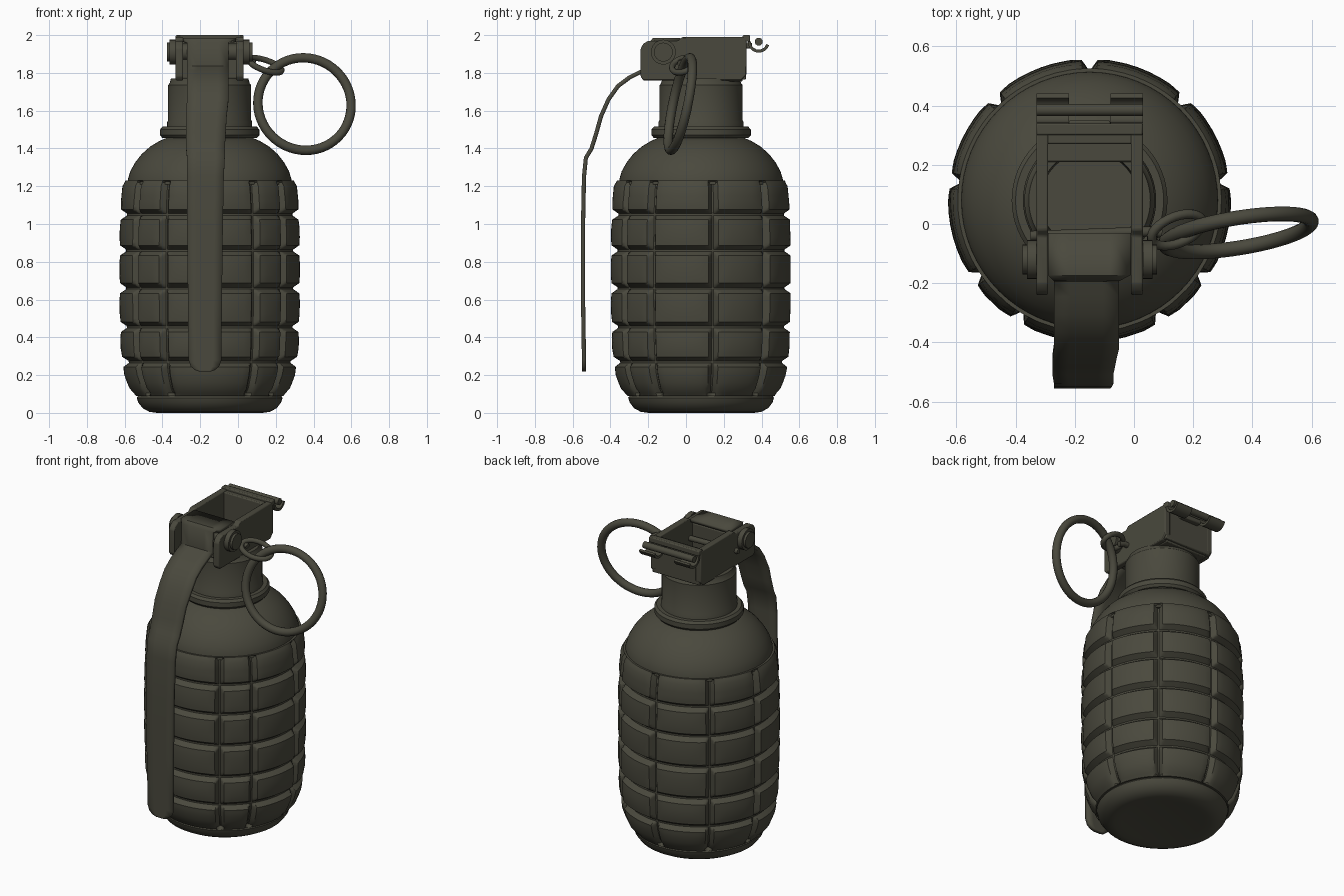
import bpy, bmesh, math
from mathutils import Vector, Matrix

if "Cube" in bpy.data.objects:
    bpy.data.objects.remove(bpy.data.objects["Cube"])

CX, CY = -0.15, 0.08          # axis of the body
mat = bpy.data.materials.new("dark olive")
mat.diffuse_color = (0.068, 0.066, 0.047, 1)
mat.use_nodes = True
mat.node_tree.nodes["Principled BSDF"].inputs["Base Color"].default_value = mat.diffuse_color


def finish(name, bm, angle=35, bevel=0):
    bmesh.ops.recalc_face_normals(bm, faces=bm.faces)
    me = bpy.data.meshes.new(name)
    bm.to_mesh(me)
    bm.free()
    me.materials.append(mat)
    ob = bpy.data.objects.new(name, me)
    bpy.context.collection.objects.link(ob)
    bpy.ops.object.select_all(action='DESELECT')
    bpy.context.view_layer.objects.active = ob
    ob.select_set(True)
    if bevel:
        b = ob.modifiers.new("bevel", 'BEVEL')
        b.width, b.segments = bevel, 2
    bpy.ops.object.shade_smooth_by_angle(angle=math.radians(angle))
    return ob


def lathe(name, profile, angles, radius=lambda r, z, a: r, angle=35):
    """Revolve (r, z) points about the body axis; r = 0 closes an end."""
    bm = bmesh.new()
    rows = []
    for r, z in profile:
        if r == 0:
            rows.append([bm.verts.new((CX, CY, z))] * len(angles))
        else:
            rows.append([bm.verts.new((CX + radius(r, z, a) * math.cos(a),
                                       CY + radius(r, z, a) * math.sin(a), z)) for a in angles])
    n = len(angles)
    for p, q in zip(rows, rows[1:]):
        for i in range(n):
            j = (i + 1) % n
            bm.faces.new(list(dict.fromkeys((p[i], p[j], q[j], q[i]))))
    return finish(name, bm, angle)


def box(name, x0, x1, y0, y1, z0, z1, bevel=0.006):
    bm = bmesh.new()
    m = Matrix.Translation(((x0 + x1) / 2, (y0 + y1) / 2, (z0 + z1) / 2)) @ \
        Matrix.Diagonal((x1 - x0, y1 - y0, z1 - z0, 1))
    bmesh.ops.create_cube(bm, size=1, matrix=m)
    return finish(name, bm, 35, bevel)


def extrude_x(name, outline, x0, x1, bevel=0.006):
    """Prism from a (y, z) outline."""
    bm = bmesh.new()
    a = [bm.verts.new((x0, y, z)) for y, z in outline]
    b = [bm.verts.new((x1, y, z)) for y, z in outline]
    bm.faces.new(a)
    bm.faces.new(b)
    for i in range(len(a)):
        j = (i + 1) % len(a)
        bm.faces.new((a[i], a[j], b[j], b[i]))
    return finish(name, bm, 35, bevel)


def tube(name, pts, r, closed=False, sides=10):
    """Round wire swept along points."""
    bm = bmesh.new()
    pts = [Vector(p) for p in pts]
    n, rows, up = len(pts), [], None
    for i, p in enumerate(pts):
        nxt = pts[(i + 1) % n] if closed or i < n - 1 else p
        prv = pts[i - 1] if closed or i > 0 else p
        t = (nxt - prv).normalized()
        up = up or t.orthogonal()
        up = (up - t * up.dot(t)).normalized()
        s = t.cross(up)
        rows.append([bm.verts.new(p + r * (math.cos(k) * up + math.sin(k) * s))
                     for k in (2 * math.pi * j / sides for j in range(sides))])
    for i in range(n if closed else n - 1):
        p, q = rows[i], rows[(i + 1) % n]
        for j in range(sides):
            k = (j + 1) % sides
            bm.faces.new((p[j], p[k], q[k], q[j]))
    if not closed:
        bm.faces.new(rows[0])
        bm.faces.new(rows[-1])
    return finish(name, bm, 50)


def lerp(table, v):
    for (a, b), (c, d) in zip(table, table[1:]):
        if v <= c:
            return b + (d - b) * (v - a) / (c - a)
    return table[-1][1]


# grooved body: radius by height, minus the groove network
hull = [(0.09, 0.39), (0.13, 0.425), (0.19, 0.45), (0.25, 0.462), (0.35, 0.472),
        (0.6, 0.478), (0.9, 0.478), (1.1, 0.472), (1.2, 0.462), (1.23, 0.445)]
z_grooves = [0.27, 0.455, 0.66, 0.86, 1.05]
right = [47, 8, -34, -59]
a_grooves = [math.radians(d) for d in [90] + right + [180 - d for d in right]]


def cut(d):
    d = abs(d)
    return 0.03 * max(0, 1 - max(0, d - 0.005) / 0.022) + 0.006 * max(0, 1 - d / 0.07)


def body_radius(r, z, a):
    if not 0.1 < z < 1.225:
        return r
    dz = min(abs(z - g) for g in z_grooves)
    da = min(abs(math.remainder(a - g, 2 * math.pi)) for g in a_grooves) * r
    return r - max(cut(dz), cut(da))


steps = (-0.07, -0.045, -0.027, -0.016, -0.005, 0.005, 0.016, 0.027, 0.045, 0.07)
zs = sorted({round(g + s, 4) for g in z_grooves for s in steps} | {0.09, 0.105, 0.13, 0.16, 1.15, 1.2, 1.22, 1.23})
angs = {round((g + s / 0.475) % (2 * math.pi), 4) for g in a_grooves for s in steps}
for i in range(72):
    a = 2 * math.pi * i / 72
    if min(abs(a - b) for b in angs) > 0.05:
        angs.add(a)
lathe("grooved_body", [(0, 0.09)] + [(lerp(hull, z), z) for z in zs] + [(0, 1.23)],
      sorted(angs), body_radius, 40)

# plain turned parts
even = [2 * math.pi * i / 64 for i in range(64)]
lathe("base_cap", [(0, 0.012), (0.24, 0.008), (0.28, 0), (0.32, 0.006), (0.355, 0.025), (0.378, 0.055),
                   (0.386, 0.08), (0.375, 0.095), (0, 0.095)], even)
lathe("shoulder", [(0, 1.21), (0.435, 1.21), (0.432, 1.24), (0.42, 1.28), (0.395, 1.325), (0.36, 1.37),
                   (0.315, 1.41), (0.265, 1.44), (0.23, 1.455), (0, 1.455)], even)
lathe("collar", [(0.2, 1.455), (0.25, 1.455), (0.263, 1.47), (0.263, 1.5), (0.25, 1.515), (0.2, 1.515)], even)
lathe("neck", [(0.225, 1.45), (0.225, 1.54), (0.22, 1.55), (0.22, 1.735), (0.212, 1.745), (0.205, 1.77),
               (0.17, 1.77), (0.165, 1.68), (0, 1.68)], even)

# fuze housing: open-topped frame with two cheeks
cheek = [(-0.24, 1.78), (-0.225, 1.76), (-0.04, 1.76), (0.29, 1.76), (0.32, 1.79), (0.32, 1.99),
         (-0.02, 1.99), (-0.04, 1.97), (-0.2, 1.97), (-0.225, 1.955), (-0.24, 1.93)]
for side, x in (("left", -0.33), ("right", -0.01)):
    extrude_x(side + "_cheek", cheek, x, x + 0.04)
box("housing_back", -0.32, 0.02, 0.27, 0.318, 1.765, 1.985)
box("housing_floor_rear", -0.3, 0, 0.21, 0.3, 1.755, 1.78)
box("hinge_block", -0.3, 0, -0.14, -0.05, 1.77, 1.95)
box("back_clip", -0.22, -0.08, 0.31, 0.35, 1.93, 1.96)

# striker spring trough and its rod behind the housing
arc = [math.radians(d) for d in range(180, 345, 18)]
trough = [(0.385 + 0.058 * math.cos(a), 1.965 + 0.058 * math.sin(a)) for a in arc] + \
         [(0.385 + 0.042 * math.cos(a), 1.965 + 0.042 * math.sin(a)) for a in reversed(arc)]
for side, x0, x1 in (("left", -0.33, -0.22), ("right", -0.08, 0.03)):
    extrude_x(side + "_hook", trough, x0, x1, 0)
tube("rear_rod", [(-0.33, 0.385, 1.965), (0.03, 0.385, 1.965)], 0.021, sides=14)
box("rear_lip", -0.33, 0.03, 0.3, 0.34, 1.965, 2.0)

# hinge pin with domed heads
tube("hinge_pin", [(-0.35, -0.12, 1.91), (0.05, -0.12, 1.91)], 0.045, sides=20)
for side, x, s in (("left", -0.33, -1), ("right", 0.03, 1)):
    tube(side + "_pin_head", [(x, -0.12, 1.91), (x + 0.032 * s, -0.12, 1.91)], 0.066, sides=24)
    tube(side + "_pin_tip", [(x, -0.12, 1.91), (x + 0.047 * s, -0.12, 1.91)], 0.05, sides=24)

# safety lever: (y, z, left x, right x) stations, thickened strip
path = [(-0.03, 1.975, -0.29, -0.01), (-0.17, 1.975, -0.29, -0.01), (-0.183, 1.96, -0.27, -0.05),
        (-0.187, 1.83, -0.27, -0.05), (-0.24, 1.805, -0.27, -0.05), (-0.30, 1.775, -0.27, -0.05),
        (-0.36, 1.73, -0.27, -0.05), (-0.41, 1.66, -0.27, -0.05), (-0.45, 1.57, -0.275, -0.06),
        (-0.475, 1.48, -0.275, -0.065), (-0.50, 1.40, -0.275, -0.07), (-0.53, 1.35, -0.27, -0.07),
        (-0.54, 1.25, -0.27, -0.075), (-0.545, 1.0, -0.27, -0.08), (-0.545, 0.6, -0.265, -0.085),
        (-0.54, 0.28, -0.262, -0.088), (-0.54, 0.245, -0.25, -0.10), (-0.54, 0.225, -0.225, -0.125),
        (-0.54, 0.218, -0.2, -0.15)]
bm = bmesh.new()
rows = [[bm.verts.new((x0 + (x1 - x0) * k / 4, y, z)) for k in range(5)] for y, z, x0, x1 in path]
for p, q in zip(rows, rows[1:]):
    for k in range(4):
        bm.faces.new((p[k], p[k + 1], q[k + 1], q[k]))
lever = finish("safety_lever", bm, 40)
solid = lever.modifiers.new("thickness", 'SOLIDIFY')
solid.thickness, solid.offset = 0.022, 0

# pull ring, hanging slightly tilted
u, v = Vector((0.987, 0.16, 0)), Vector((-0.03, 0.2, 0.98))
c = Vector((0.352, -0.03, 1.635))
turn = [2 * math.pi * i / 56 for i in range(56)]
tube("pull_ring", [c + 0.25 * (math.cos(a) * u + math.sin(a) * v) for a in turn], 0.025, True, 12)

# safety pin: wire through the cheeks and its eyelet
tube("safety_pin", [(-0.35, -0.04, 1.86), (0.06, -0.025, 1.86), (0.09, -0.03, 1.85)], 0.017)
eu, ev = Vector((0.085, 0.02, -0.03)), Vector((0.01, 0.05, 0.025))
ec = Vector((0.145, -0.02, 1.84))
tube("pin_eyelet", [ec + math.cos(a) * eu + math.sin(a) * ev for a in turn[::2]], 0.016, True)
